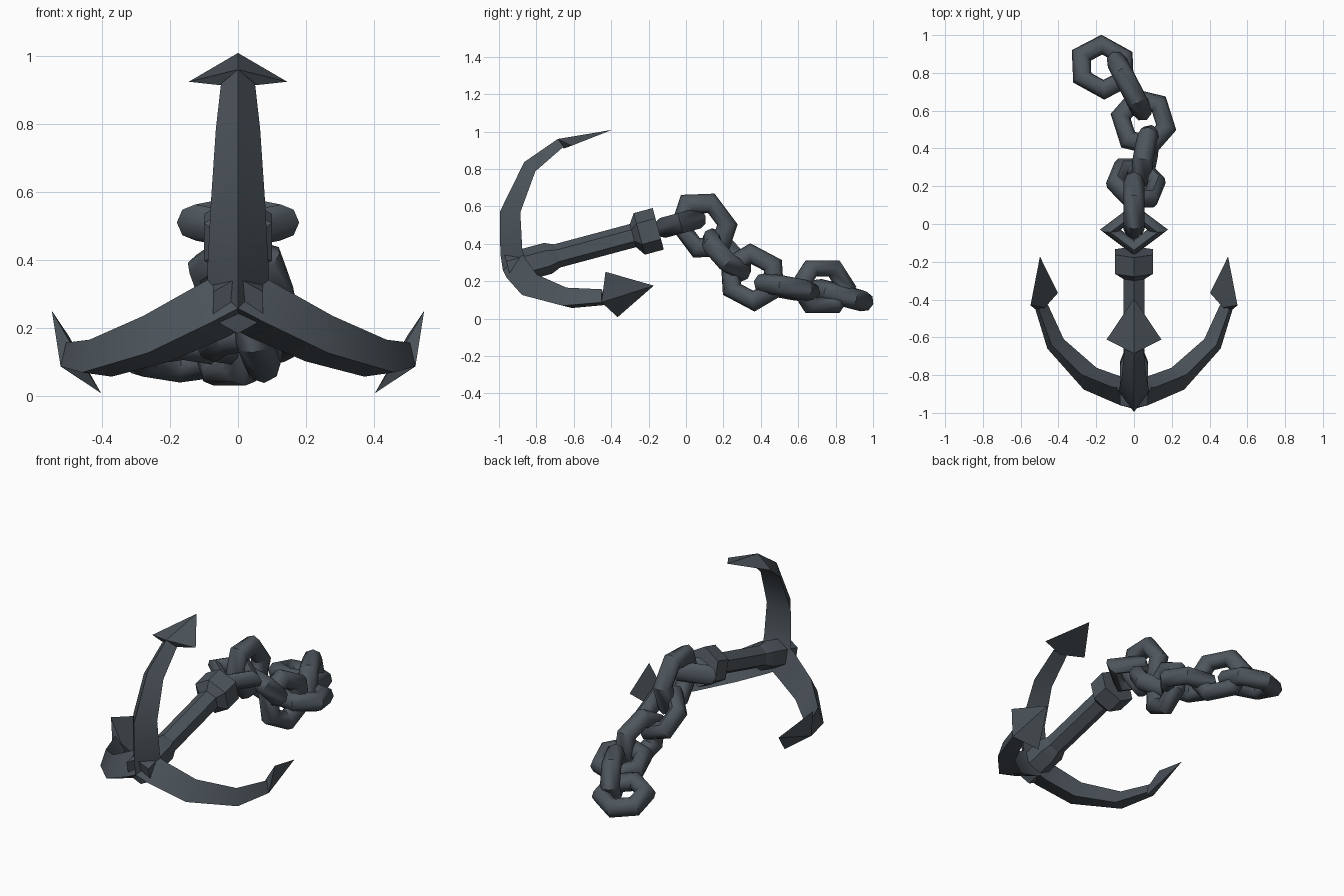
import bpy, bmesh, math
from mathutils import Vector, Matrix

cube = bpy.data.objects.get("Cube")
if cube:
    bpy.data.objects.remove(cube, do_unlink=True)

iron = bpy.data.materials.new("slate_iron")
iron.use_nodes = True
color = (0.075, 0.092, 0.108, 1)
iron.diffuse_color = color
iron.node_tree.nodes["Principled BSDF"].inputs["Base Color"].default_value = color

# Shank frame: x across, y up from the shank, z along the shank
TILT = math.radians(15)
ALONG = Vector((0, math.cos(TILT), math.sin(TILT)))
UP = Vector((0, -math.sin(TILT), math.cos(TILT)))
SIDE = UP.cross(ALONG)


def frame(x, y, z, origin):
    m = Matrix((x, y, z)).transposed().to_4x4()
    m.translation = origin
    return m


SHANK = frame(SIDE, UP, ALONG, Vector((0, -0.95, 0.265)))


def finish(obj, name, angle):
    obj.name = name
    obj.data.name = name
    obj.data.materials.append(iron)
    bpy.ops.object.select_all(action='DESELECT')
    obj.select_set(True)
    bpy.context.view_layer.objects.active = obj
    bpy.ops.object.shade_smooth_by_angle(angle=math.radians(angle))


def mesh_object(name, bm, matrix, angle):
    bmesh.ops.recalc_face_normals(bm, faces=bm.faces)
    mesh = bpy.data.meshes.new(name)
    bm.to_mesh(mesh)
    bm.free()
    obj = bpy.data.objects.new(name, mesh)
    bpy.context.collection.objects.link(obj)
    obj.matrix_world = matrix
    finish(obj, name, angle)


def skin(bm, rings):
    for a, b in zip(rings, rings[1:]):
        n = len(a)
        for i in range(n):
            bm.faces.new((a[i], a[(i + 1) % n], b[(i + 1) % n], b[i]))
    bm.faces.new(rings[0])
    bm.faces.new(rings[-1])


def turned(name, profile):
    """Six-sided bar from (distance along shank, radius) pairs."""
    bm = bmesh.new()
    rings = []
    for s, r in profile:
        turns = [math.radians(90 + 60 * i) for i in range(6)]
        rings.append([bm.verts.new((r * math.cos(t), r * math.sin(t), s)) for t in turns])
    skin(bm, rings)
    mesh_object(name, bm, SHANK, 35)


turned("crown_socket", [(0.0, 0.085), (0.22, 0.085), (0.28, 0.06)])
turned("shank", [(0.05, 0.064), (0.75, 0.064)])
turned("shank_collar", [(0.69, 0.064), (0.725, 0.115), (0.83, 0.115)])


# Hook arms: ridged outside, flat inside
# (outer along, outer radius, inner along, inner radius, half width)
ARM = [
    (-0.03, 0.0, 0.10, 0.0, 0.09),
    (-0.02, 0.09, 0.10, 0.085, 0.09),
    (0.035, 0.307, 0.14, 0.275, 0.08),
    (0.23, 0.53, 0.275, 0.467, 0.065),
    (0.435, 0.603, 0.455, 0.555, 0.05),
]


def hook(name, degrees):
    turn = SHANK @ Matrix.Rotation(math.radians(degrees), 4, 'Z')
    bm = bmesh.new()
    rings = []
    for so, ro, si, ri, w in ARM:
        rings.append([bm.verts.new(p) for p in ((0, ro, so), (w, ri, si), (-w, ri, si))])
    skin(bm, rings)
    mesh_object(name + "_arm", bm, turn, 35)
    # Barbed point
    bm = bmesh.new()
    base = [bm.verts.new(p) for p in ((0, 0.603, 0.435), (0.145, 0.549, 0.498),
                                      (0, 0.545, 0.452), (-0.145, 0.549, 0.498))]
    tip = bm.verts.new((0, 0.575, 0.728))
    for i in range(4):
        bm.faces.new((base[i], base[(i + 1) % 4], tip))
    bm.faces.new((base[0], base[1], base[2]))
    bm.faces.new((base[0], base[2], base[3]))
    mesh_object(name + "_barb", bm, turn, 20)


for hook_name, degrees in (("upper", 0), ("left", 120), ("right", -120)):
    hook(hook_name, degrees)


# Chain: centre, long direction, rough width direction, long stretch, wide stretch
def link(name, centre, long_dir, wide_dir, stretch, widen, sides=6):
    x = Vector(long_dir).normalized()
    z = x.cross(Vector(wide_dir)).normalized()
    y = z.cross(x)
    bpy.ops.mesh.primitive_torus_add(major_segments=sides, minor_segments=8,
                                     major_radius=0.125, minor_radius=0.055)
    obj = bpy.context.object
    obj.data.transform(Matrix.Diagonal((stretch, widen, 1, 1)))
    obj.matrix_world = frame(x, y, z, Vector(centre))
    finish(obj, name, 50)


link("shank_ring", (0, -0.03, 0.51), ALONG, SIDE, 0.78, 1, 4)
links = [
    ((0, 0.096, 0.497), (0, -0.6, 0.8), (0, 0.8, 0.6), 1.14, 0.95),
    ((0.01, 0.217, 0.34), (0.94, 0, -0.3), (0, 0.7, -0.7), 0.92, 1),
    ((0.06, 0.355, 0.22), (0.17, 0.85, -0.45), (0, 0.45, 0.85), 1.08, 1),
    ((0.05, 0.54, 0.165), (-0.3, 0.95, -0.18), (1, 0.3, 0), 1.05, 0.98),
    ((-0.025, 0.73, 0.17), (-0.45, 0.87, 0), (0, 0, 1), 1.12, 0.9),
    ((-0.165, 0.83, 0.125), (-0.87, 0.48, -0.12), (0.48, 0.87, -0.25), 1.05, 0.97),
]
for i, spec in enumerate(links):
    link(f"chain_link_{i + 1}", *spec)
